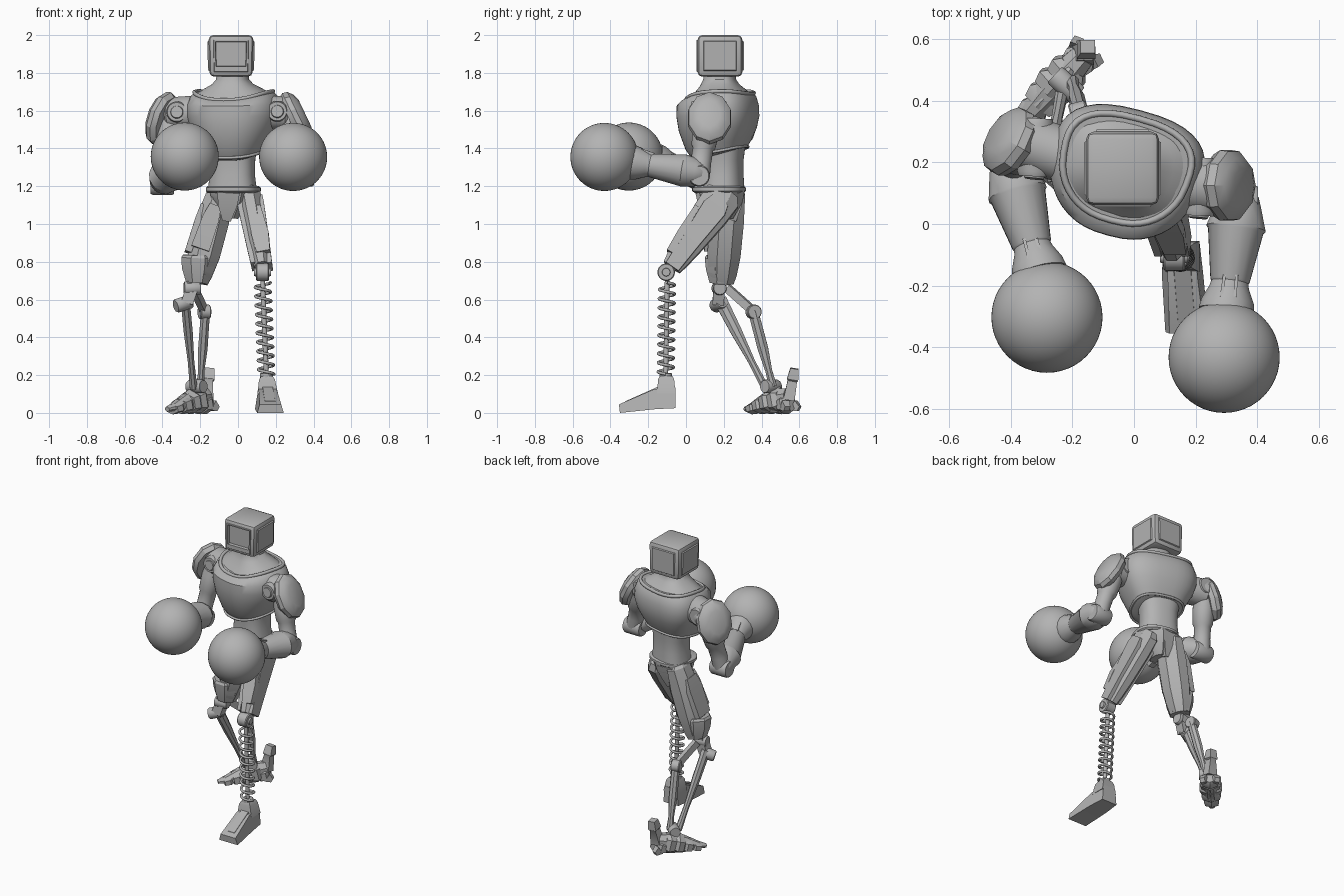
import bpy, bmesh, math
from mathutils import Vector as V, Matrix

if "Cube" in bpy.data.objects:
    bpy.data.objects.remove(bpy.data.objects["Cube"])

GREY = (0.45, 0.45, 0.45, 1)
grey = bpy.data.materials.new("plain_grey")
grey.use_nodes = True
grey.diffuse_color = GREY
grey.node_tree.nodes["Principled BSDF"].inputs["Base Color"].default_value = GREY


def finish(name, bm, angle=35):
    bmesh.ops.recalc_face_normals(bm, faces=bm.faces[:])
    me = bpy.data.meshes.new(name)
    bm.to_mesh(me)
    bm.free()
    me.materials.append(grey)
    me.shade_smooth()
    me.set_sharp_from_angle(angle=math.radians(angle))
    ob = bpy.data.objects.new(name, me)
    bpy.context.collection.objects.link(ob)


def loft(name, rings, angle=35):
    """Skin a list of point rings and cap both ends."""
    bm = bmesh.new()
    rows = [[bm.verts.new(p) for p in r] for r in rings]
    n = len(rows[0])
    for r, s in zip(rows, rows[1:]):
        for i in range(n):
            j = (i + 1) % n
            bm.faces.new((r[i], r[j], s[j], s[i]))
    bm.faces.new(rows[0])
    bm.faces.new(rows[-1])
    finish(name, bm, angle)


def limb(name, a, b, sections, n=8, hint=(0, 0, 1), angle=35):
    """Loft from a to b; sections are (fraction, half width, half height)."""
    a, b = V(a), V(b)
    d = (b - a).normalized()
    u = d.cross(V(hint)).normalized()
    v = u.cross(d)
    k = 1 / math.cos(math.pi / n)
    turns = [math.tau * (i + 0.5) / n for i in range(n)]
    loft(name, [[a.lerp(b, t) + u * w * k * math.cos(q) + v * h * k * math.sin(q)
                 for q in turns] for t, w, h in sections], angle)


def rod(name, a, b, r, n=20):
    hint = (1, 0, 0) if abs((V(b) - V(a)).normalized().x) < 0.8 else (0, 0, 1)
    limb(name, a, b, [(0, r * .9, r * .9), (.08, r, r), (.92, r, r), (1, r * .9, r * .9)], n, hint)


def bar(name, a, b, w, h, hint=(0, 0, 1)):
    limb(name, a, b, [(0, w, h), (1, w, h)], 4, hint)


def ball(name, c, r):
    bm = bmesh.new()
    bmesh.ops.create_uvsphere(bm, u_segments=48, v_segments=32, radius=r, matrix=Matrix.Translation(c))
    finish(name, bm)


def tube(name, pts, r, cyclic=False):
    cu = bpy.data.curves.new(name, "CURVE")
    cu.dimensions, cu.bevel_depth, cu.bevel_resolution = "3D", r, 2
    sp = cu.splines.new("POLY")
    sp.points.add(len(pts) - 1)
    for p, q in zip(sp.points, pts):
        p.co = (*q, 1)
    sp.use_cyclic_u = cyclic
    cu.materials.append(grey)
    bpy.context.collection.objects.link(bpy.data.objects.new(name, cu))


TURN = Matrix.Rotation(math.radians(-15), 3, "Z")


def body_ring(z, rx, ry, cy=0.17, dip=0.0, sag=0.0, taper=0.15, n=40, power=0.8, cx=-0.03):
    """Rounded D section, narrower in front; dip lowers the front, sag lowers front and back."""
    pts = []
    for i in range(n):
        c, s = math.cos(math.tau * i / n), math.sin(math.tau * i / n)
        x = math.copysign(abs(c) ** power, c) * rx * (1 + taper * s)
        y = math.copysign(abs(s) ** power, s) * ry
        pts.append(V((cx, cy, z + dip * s - sag * s * s)) + TURN @ V((x, y, 0)))
    return pts


# Torso, collar and neck
loft("waist", [body_ring(z, w, d, 0.2, taper=0) for z, w, d in
               [(1.17, .13, .105), (1.26, .118, .1), (1.34, .12, .1), (1.42, .135, .11)]])
loft("chest", [body_ring(z, w, d, c, k, g) for z, w, d, c, k, g in
               [(1.365, .13, .11, .18, .03, 0), (1.375, .155, .14, .175, .03, 0), (1.42, .182, .168, .17, .03, 0),
                (1.5, .225, .198, .165, .01, 0), (1.57, .245, .21, .165, 0, 0), (1.63, .245, .208, .165, 0, .005),
                (1.68, .225, .19, .17, .012, .02), (1.7, .2, .165, .178, .018, .025)]])
tube("chest_lower_trim", body_ring(1.38, .162, .148, .172, .03), .008, True)
tube("collar_rim", body_ring(1.7, .205, .17, .177, .018, .027), .011, True)
loft("neck", [body_ring(z, w, d, .178, k, g, .05) for z, w, d, k, g in
              [(1.69, .195, .162, .018, .025), (1.715, .155, .13, .012, .015), (1.74, .108, .1, .005, .005),
               (1.765, .085, .085, 0, 0), (1.81, .08, .08, 0, 0)]])

# Head: bevelled box with a sunken screen and raised side panels
bm = bmesh.new()
bmesh.ops.create_cube(bm, size=1, matrix=Matrix.Translation((-.037, .18, 1.89)) @ Matrix.Diagonal((.238, .238, .22, 1)))
for v in bm.verts:
    if v.co.z < 1.85:
        v.co.x = -.037 + (v.co.x + .037) * .96
bmesh.ops.bevel(bm, geom=bm.edges[:], offset=.025, segments=2, affect="EDGES", profile=.5)
bm.faces.ensure_lookup_table()
front = max(bm.faces, key=lambda f: f.calc_area() * (f.normal.y < -.9))
bmesh.ops.inset_region(bm, faces=[front], thickness=.003, depth=.006)
bmesh.ops.inset_region(bm, faces=[front], thickness=.011, depth=0)
for v in front.verts:
    v.co.z += .018 * (v.co.z < 1.89)
bmesh.ops.inset_region(bm, faces=[front], thickness=.004, depth=-.018)
for test in (lambda f: f.normal.x > .9, lambda f: f.normal.x < -.9, lambda f: f.normal.y > .9):
    side = max(bm.faces, key=lambda f: f.calc_area() * test(f))
    bmesh.ops.inset_region(bm, faces=[side], thickness=.008, depth=0)
    bmesh.ops.inset_region(bm, faces=[side], thickness=.006, depth=.007)
finish("head", bm, 25)

# Pelvis: belt, hip block and front and rear wedges
loft("belt", [body_ring(z, w, d, .175, taper=0, cx=-.025) for z, w, d in
              [(1.165, .132, .125), (1.175, .142, .138), (1.192, .142, .138), (1.2, .132, .125)]])
limb("hip_block", (-.03, .19, 1.18), (-.04, .19, 1.03), [(0, .125, .12), (.4, .105, .11), (1, .04, .06)], 8, (0, -1, 0))
for label, y in (("front", .07), ("rear", .29)):
    limb(label + "_hip_wedge", (-.05, y, 1.17), (-.06, .18 + (y - .18) * .6, 1.02),
         [(0, .06, .02), (.45, .05, .025), (1, .022, .02)], 4, (0, -1, 0))

# Arms: shoulder drum, tilted shield pad, upper arm, forearm and round glove
ARMS = [("right", (-.22, .22, 1.59), (-.365, .27, 1.58), (-.41, .272, 1.56), (-.78, .46, .3),
         (-.4, .18, 1.225), (-.305, -.16, 1.335), (-.282, -.302, 1.357)),
        ("left", (.12, .135, 1.59), (.27, .12, 1.585), (.315, .125, 1.565), (.88, 0, .42),
         (.34, .07, 1.27), (.3, -.28, 1.325), (.292, -.432, 1.355))]
for side, root, cap, pad, out, elbow, wrist, glove in ARMS:
    root, cap, pad, elbow, wrist = map(V, (root, cap, pad, elbow, wrist))
    out = V(out).normalized()
    rod(side + "_shoulder_drum", root, cap, .09, 28)
    mid = root.lerp(cap, .65)
    rod(side + "_shoulder_disc", mid + V((0, .09, .01)), mid + V((-.01, -.098, .01)), .055, 24)
    rod(side + "_shoulder_bolt", mid, mid + V((-.01, -.106, .01)), .034, 20)
    limb(side + "_shoulder_pad", pad - out * .045, pad + out * .045,
         [(0, .1, .125), (.3, .114, .143), (.6, .11, .137), (.85, .088, .112), (1, .055, .075)], 10, angle=28)
    limb(side + "_upper_arm", cap - V((cap.x * .04, 0, 0)), elbow, [
        (0, .06, .065), (.3, .068, .07), (.55, .062, .064), (.6, .052, .054), (.8, .05, .054), (1, .055, .058)],
        20, (0, -1, 0))
    limb(side + "_forearm", elbow, wrist,
         [(-.1, .045, .035), (-.06, .062, .055), (.05, .075, .075), (.24, .096, .086), (.26, .09, .084),
          (.72, .064, .063), (.74, .06, .06), (.79, .064, .066), (.92, .085, .085), (1, .09, .09)], 16)
    rod(side + "_elbow_hinge", elbow - V((.062, 0, .015)), elbow + V((.062, 0, -.015)), .056)
    ball(side + "_glove", glove, .18)
    for s in (-1, 1):
        p, q = elbow.lerp(wrist, .68), elbow.lerp(wrist, .88)
        bar(side + "_glove_strap", p + V((s * .02, 0, .057)), q + V((s * .022, 0, .072)), .005, .01)

# Left leg: panelled thigh, knee, spring shin and wedge foot
hip, knee = V((.06, .195, 1.145)), V((.125, -.065, .785))
limb("left_thigh", hip, knee, [(-.09, .045, .065), (0, .062, .098), (.25, .064, .095), (.7, .056, .075),
                               (.92, .048, .062), (1.04, .04, .052)], 8, (0, -1, 0), 20)
for s in (-1, 1):
    off = V((s * .055, 0, 0))
    limb("left_thigh_side_panel", hip.lerp(knee, .05) + off, hip.lerp(knee, 1.03) + off * .8,
         [(0, .014, .05), (.12, .017, .066), (.6, .015, .05), (1, .012, .04)], 4, (0, -1, 0))
limb("left_thigh_front_guard", (.09, .06, 1.09), (.135, -.085, .85), [(0, .03, .014), (.6, .046, .02), (1, .036, .018)], 4, (0, -1, 0))
rod("left_knee_disc", (.095, -.105, .745), (.165, -.105, .745), .046, 24)
rod("left_knee_bolt", (.085, -.105, .745), (.175, -.105, .745), .022)
bar("left_knee_fork", (.127, -.06, .8), (.13, -.1, .745), .025, .03, (0, -1, 0))
top, ankle = V((.13, -.1, .71)), V((.15, -.107, .2))
rod("left_shin_rod", top, ankle, .013, 14)
STEPS, COILS = 16, 10
tube("left_shin_spring", [top.lerp(ankle, .04 + .95 * i / (STEPS * COILS)) +
     V((math.cos(math.tau * i / STEPS), math.sin(math.tau * i / STEPS), 0)) * .041
     for i in range(STEPS * COILS + 1)], .008)
rod("left_spring_seat", ankle - V((0, 0, .015)), ankle + V((0, 0, .01)), .034)
limb("left_ankle", (.152, -.105, .195), (.157, -.105, .1), [(0, .03, .033), (.2, .042, .042), (1, .055, .05)], 4, (0, -1, 0))


def plate_profile(name, profile, half):
    """Side outline given as (y, z, x centre, width factor), widened by half."""
    loft(name, [[V((cx + s * half * k, y, z)) for y, z, cx, k in profile] for s in (-1, 1)])


plate_profile("left_foot", [(-.055, .025, .155, .85), (-.16, .02, .157, 1), (-.35, 0, .172, 1.05), (-.355, .045, .172, .85),
                            (-.17, .125, .157, .72), (-.055, .135, .155, .7)], .067)
plate_profile("left_foot_ridge", [(-.15, .1, .157, 1), (-.33, .035, .17, 1), (-.32, .062, .17, .8), (-.15, .138, .157, .8)], .034)

# Right leg: thigh with knee guard and two-bar shin
hip, knee = V((-.1, .225, 1.16)), V((-.215, .19, .69))
limb("right_thigh", hip, knee, [(-.04, .055, .07), (0, .066, .088), (.3, .088, .092), (.68, .084, .088),
                                (.9, .068, .075), (1, .055, .062)], 8, (0, -1, 0), 20)
limb("right_knee_guard", (-.21, .187, .835), (-.215, .19, .69), [(0, .08, .08), (.1, .09, .088), (.5, .084, .083),
                                                                (1, .06, .065)], 8, (0, -1, 0), 20)
limb("right_thigh_outer_panel", (-.18, .22, 1.1), (-.265, .195, .85), [(0, .018, .05), (.3, .022, .066), (1, .018, .06)], 4, (0, -1, 0))
limb("right_thigh_front_panel", (-.12, .135, 1.1), (-.2, .11, .87), [(0, .03, .015), (.3, .045, .016), (1, .05, .014)], 4, (0, -1, 0))
rod("right_knee_pin", (-.285, .17, .66), (-.2, .18, .66), .036)
bar("right_knee_bracket", (-.225, .18, .72), (-.27, .17, .58), .032, .03, (0, -1, 0))
rod("right_front_joint", (-.33, .155, .565), (-.25, .19, .59), .036)
limb("right_front_shin_bar", (-.28, .18, .6), (-.235, .42, .13), [(0, .024, .035), (.35, .024, .03), (.7, .017, .018), (1, .02, .02)], 8, (0, -1, 0))
bar("right_linkage", (-.235, .22, .66), (-.175, .36, .535), .016, .022)
rod("right_rear_joint", (-.205, .35, .535), (-.15, .365, .535), .038)
limb("right_rear_shin_bar", (-.172, .355, .54), (-.2, .46, .14), [(0, .024, .027), (.5, .025, .028), (.8, .016, .018), (1, .022, .022)], 8, (0, -1, 0))

# Right foot: overlapping ribs along a turned axis, a pointed toe and a heel spur
heel, toe = V((-.165, .545, .05)), V((-.375, .315, .02))
axis = (toe - heel).normalized()
across = V((-axis.y, axis.x, 0)).normalized()
limb("right_foot_core", heel + V((0, 0, .03)), toe,
     [(0, .04, .05), (.25, .05, .065), (.55, .05, .05), (.85, .035, .02), (1, .015, .012)], 8, angle=20)
for t, w, h in ((.06, .055, .05), (.24, .065, .07), (.42, .07, .062), (.6, .062, .046), (.78, .048, .03)):
    p = heel.lerp(toe, t)
    p.z = h
    limb("right_foot_rib", p - axis * .03, p + axis * .03 - V((0, 0, .008)),
         [(0, w * .7, h * .8), (.4, w, h * .95), (1, w * .85, h * .8)], 6)
pin = V((-.22, .45, .14))
rod("right_ankle_pin", pin - across * .05, pin + across * .05, .036)
limb("right_heel_spur", heel + V((0, 0, .02)), (-.15, .575, .235), [(0, .035, .03), (.6, .022, .025), (.65, .03, .03), (1, .024, .022)], 4, (0, -1, 0))
for s in (-1, 1):
    base = heel + across * s * .035 + V((0, 0, -.01))
    limb("right_heel_claw", base, base - axis * .03 + across * s * .012 - V((0, 0, .022)),
         [(0, .022, .03), (1, .016, .014)], 4)
